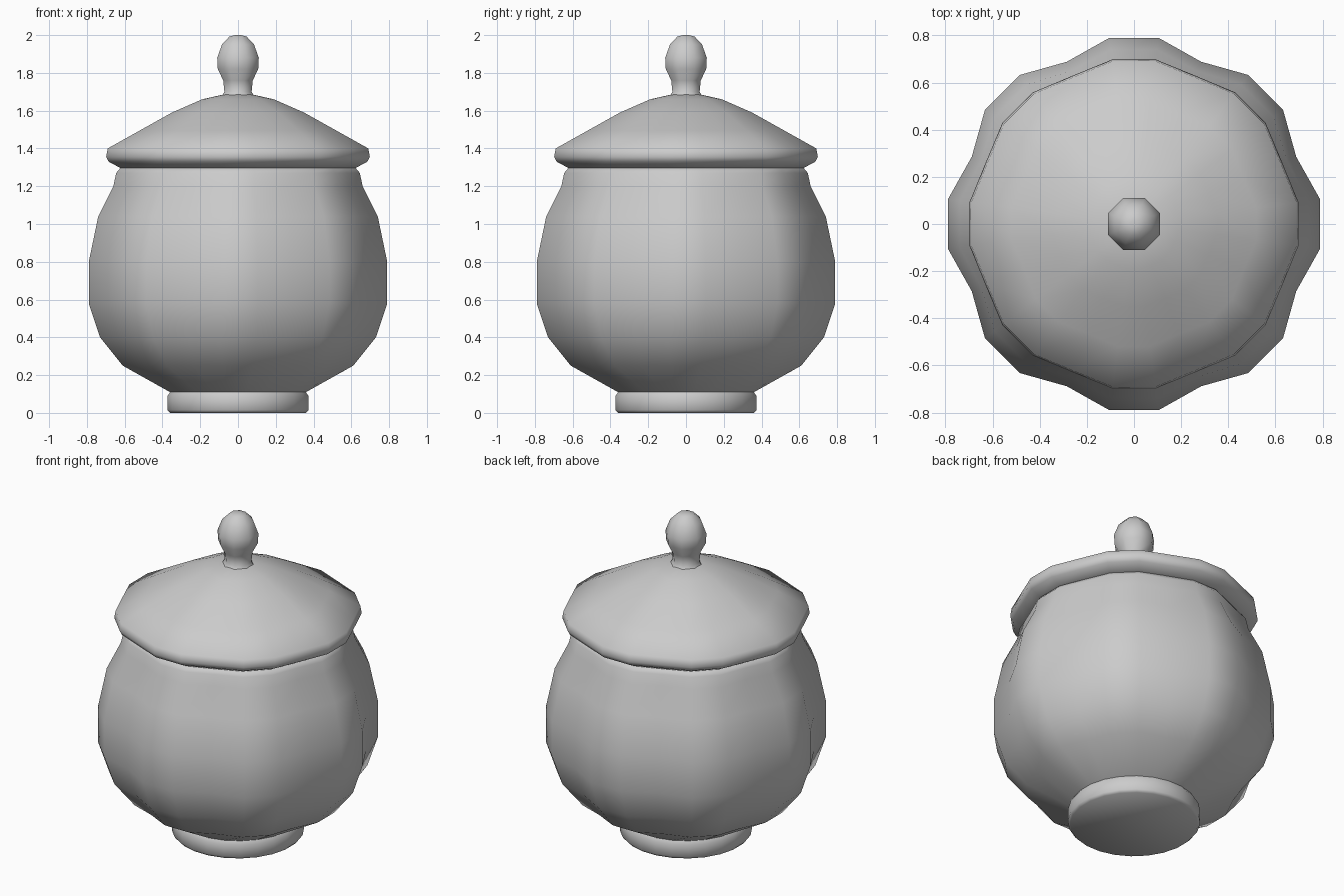
import bpy, bmesh, math

cube = bpy.data.objects.get("Cube")
if cube:
    bpy.data.objects.remove(cube, do_unlink=True)

grey = bpy.data.materials.new("plain grey")
grey.use_nodes = True
colour = (0.6, 0.6, 0.6, 1)
grey.diffuse_color = colour
grey.node_tree.nodes["Principled BSDF"].inputs["Base Color"].default_value = colour


def turned(name, profile, sides, sharp=70):
    """Spin (half width, height, valley factor) rows; every third side of a 24-gon is a valley."""
    bm = bmesh.new()
    half = math.pi / sides
    rings = []
    for width, z, valley in profile:
        radius = width / math.cos(half)
        ring = []
        for k in range(sides):
            a = half + 2 * half * k
            r = radius * (valley if k % 3 == 1 else 1)
            ring.append(bm.verts.new((r * math.cos(a), r * math.sin(a), z)))
        rings.append(ring)
    for low, high in zip(rings, rings[1:]):
        for k in range(sides):
            n = (k + 1) % sides
            bm.faces.new((low[k], low[n], high[n], high[k]))
    bm.faces.new(rings[0][::-1])
    bm.faces.new(rings[-1])
    mesh = bpy.data.meshes.new(name)
    bm.to_mesh(mesh)
    bm.free()
    mesh.materials.append(grey)
    obj = bpy.data.objects.new(name, mesh)
    bpy.context.collection.objects.link(obj)
    bpy.ops.object.select_all(action="DESELECT")
    obj.select_set(True)
    bpy.context.view_layer.objects.active = obj
    bpy.ops.object.shade_smooth_by_angle(angle=math.radians(sharp))
    return obj


# Lobed bowl on a round foot
turned("bowl", [
    (.36, 0, 1), (.373, .015, 1), (.373, .09, 1), (.36, .11, 1),
    (.61, .25, .95), (.73, .40, .935), (.79, .58, .935), (.79, .80, .935),
    (.74, 1.04, .94), (.66, 1.20, .95), (.645, 1.27, .96), (.62, 1.30, .97),
], 24)

# Lobed lid with a rolled rim
turned("lid", [
    (.62, 1.295, .97), (.685, 1.33, .967), (.698, 1.355, .967), (.69, 1.40, .967),
    (.52, 1.495, .96), (.35, 1.59, .97), (.19, 1.66, .99), (.08, 1.685, 1),
], 24)

# Eight-sided knob
turned("knob", [
    (.085, 1.68, 1), (.072, 1.70, 1), (.078, 1.76, 1), (.107, 1.82, 1),
    (.11, 1.88, 1), (.085, 1.95, 1), (.045, 1.993, 1), (.015, 2.0, 1),
], 8)
